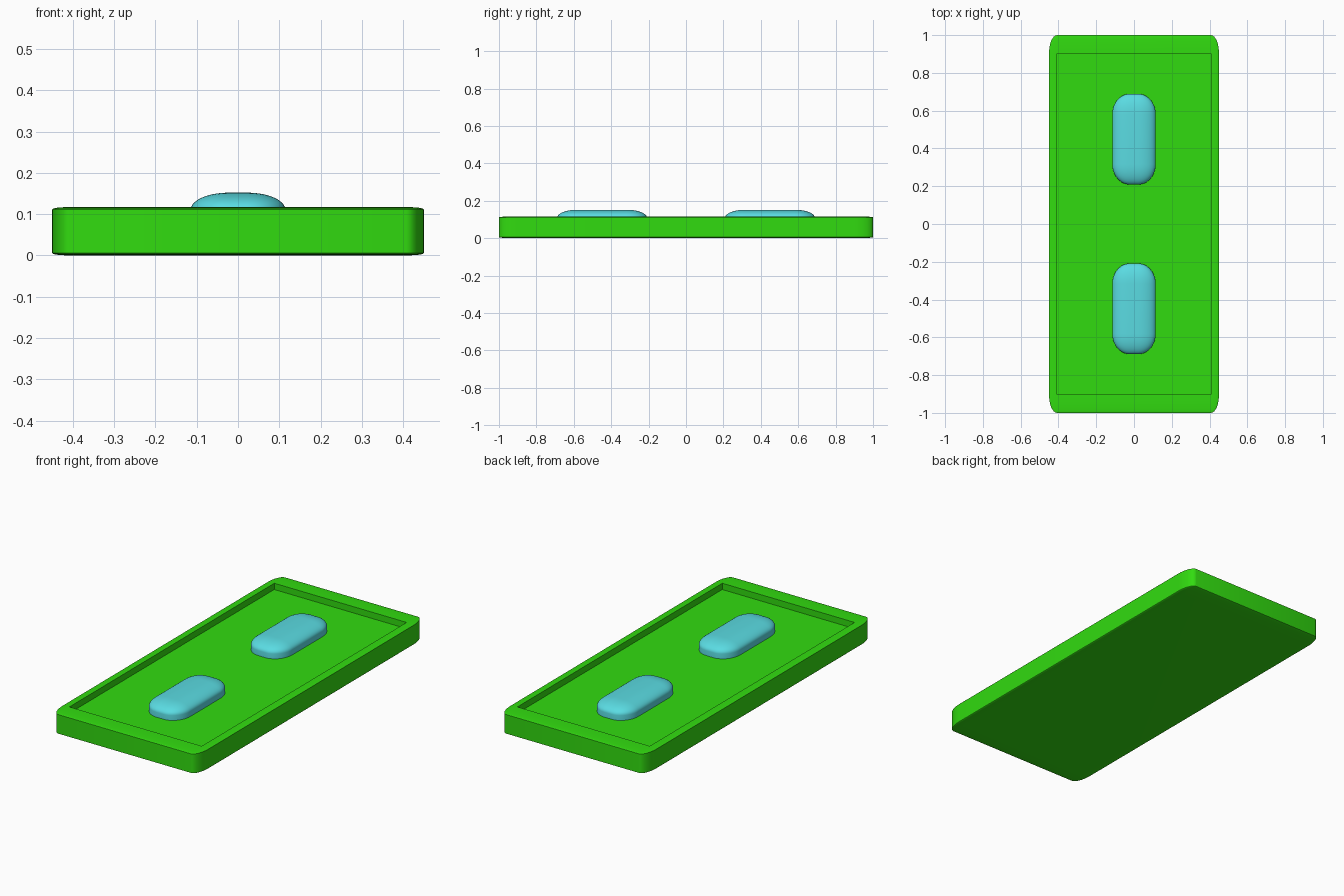
import bpy, bmesh, math
from mathutils import Vector

if "Cube" in bpy.data.objects:
    bpy.data.objects.remove(bpy.data.objects["Cube"])


def material(name, rgb):
    m = bpy.data.materials.new(name)
    m.diffuse_color = (*rgb, 1)
    m.use_nodes = True
    m.node_tree.nodes["Principled BSDF"].inputs["Base Color"].default_value = m.diffuse_color
    return m


green = material("bright green", (0.031, 0.71, 0.005))
cyan = material("soft cyan", (0.102, 0.71, 0.76))


def rounded_box(half, radii, centre, segments):
    """Box with elliptical rounding: radii are the rounding depths along x, y, z."""
    bm = bmesh.new()
    bmesh.ops.create_cube(bm, size=2)
    bmesh.ops.scale(bm, verts=bm.verts, vec=[h / r for h, r in zip(half, radii)])
    bmesh.ops.bevel(bm, geom=bm.edges[:], offset=1, segments=segments,
                    profile=0.5, affect='EDGES')
    bmesh.ops.scale(bm, verts=bm.verts, vec=radii)
    bmesh.ops.translate(bm, verts=bm.verts, vec=centre)
    return bm


def finish(bm, name, mat):
    bmesh.ops.recalc_face_normals(bm, faces=bm.faces)
    mesh = bpy.data.meshes.new(name)
    bm.to_mesh(mesh)
    bm.free()
    mesh.materials.append(mat)
    ob = bpy.data.objects.new(name, mesh)
    bpy.context.collection.objects.link(ob)
    bpy.ops.object.select_all(action='DESELECT')
    ob.select_set(True)
    bpy.context.view_layer.objects.active = ob
    bpy.ops.object.shade_smooth_by_angle(angle=math.radians(35))


# Tray: rounded slab whose flat top face is sunk to form the recess
FLOOR = 0.082
bm = rounded_box((0.45, 1, 0.0585), (0.042, 0.098, 0.0055), (0, 0, 0.0585), 8)
top = max(bm.faces, key=lambda f: f.calc_center_median().z)
floor = bmesh.ops.extrude_discrete_faces(bm, faces=[top])["faces"][0]
for v in floor.verts:
    v.co.z = FLOOR
finish(bm, "tray", green)

# Two domed pads, trimmed just under the recess floor
for side, name in ((-1, "front_pad"), (1, "back_pad")):
    bm = rounded_box((0.115, 0.24, 0.072), (0.092, 0.108, 0.042),
                     (0, 0.449 * side, 0.08), 10)
    bmesh.ops.bisect_plane(bm, geom=bm.verts[:] + bm.edges[:] + bm.faces[:],
                           plane_co=Vector((0, 0, FLOOR - 0.005)),
                           plane_no=Vector((0, 0, 1)), clear_inner=True)
    finish(bm, name, cyan)
